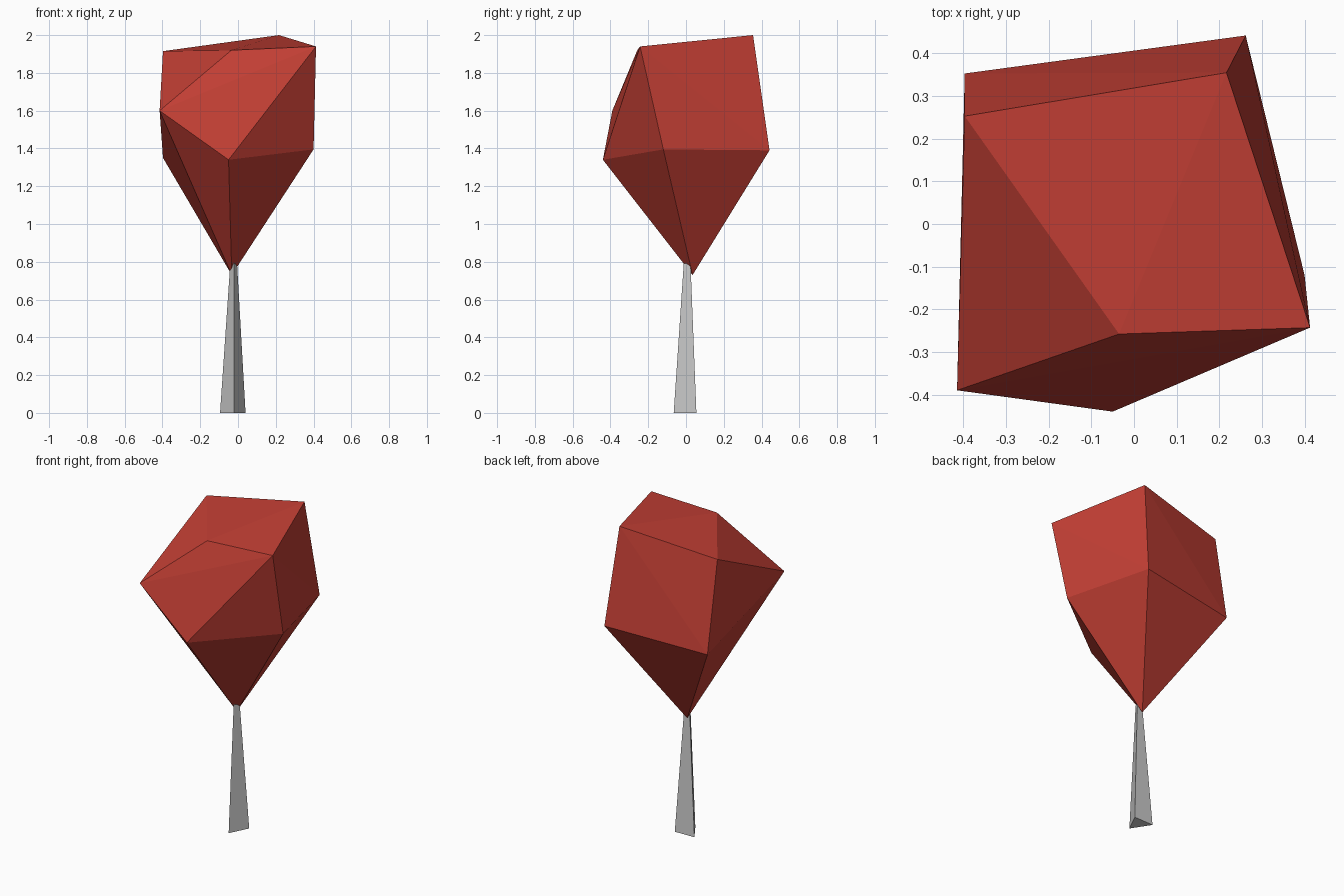
import bpy, bmesh

if "Cube" in bpy.data.objects:
    bpy.data.objects.remove(bpy.data.objects["Cube"])


def make_hull(name, points):
    """Faceted solid wrapped around a few corner points."""
    bm = bmesh.new()
    for p in points:
        bm.verts.new(p)
    bmesh.ops.convex_hull(bm, input=bm.verts[:])
    bmesh.ops.recalc_face_normals(bm, faces=bm.faces[:])
    mesh = bpy.data.meshes.new(name)
    bm.to_mesh(mesh)
    bm.free()
    obj = bpy.data.objects.new(name, mesh)
    bpy.context.collection.objects.link(obj)
    return obj


# Three-sided tapering trunk, its top sunk into the foliage
base = [(-0.02, -0.065), (0.04, 0.055), (-0.095, 0.052)]
top = [(-0.022, -0.012), (-0.005, 0.024), (-0.041, 0.023)]
make_hull("trunk", [(x, y, 0) for x, y in base] + [(x, y, 0.79) for x, y in top])

# Foliage: upper ring, middle ring and pointed bottom
upper = [(-0.397, 0.253, 1.915), (0.217, 0.355, 2.0),
         (0.413, -0.243, 1.94), (-0.035, -0.258, 1.92)]
middle = [(-0.415, -0.39, 1.6), (-0.05, -0.44, 1.34), (0.40, -0.12, 1.395),
          (0.262, 0.442, 1.39), (-0.397, 0.353, 1.35)]
tip = [(-0.033, 0.035, 0.73)]
foliage = make_hull("foliage", upper + middle + tip)

red = bpy.data.materials.new("autumn_red")
red.diffuse_color = (0.55, 0.05, 0.035, 1)
red.use_nodes = True
red.node_tree.nodes["Principled BSDF"].inputs["Base Color"].default_value = red.diffuse_color
foliage.data.materials.append(red)
